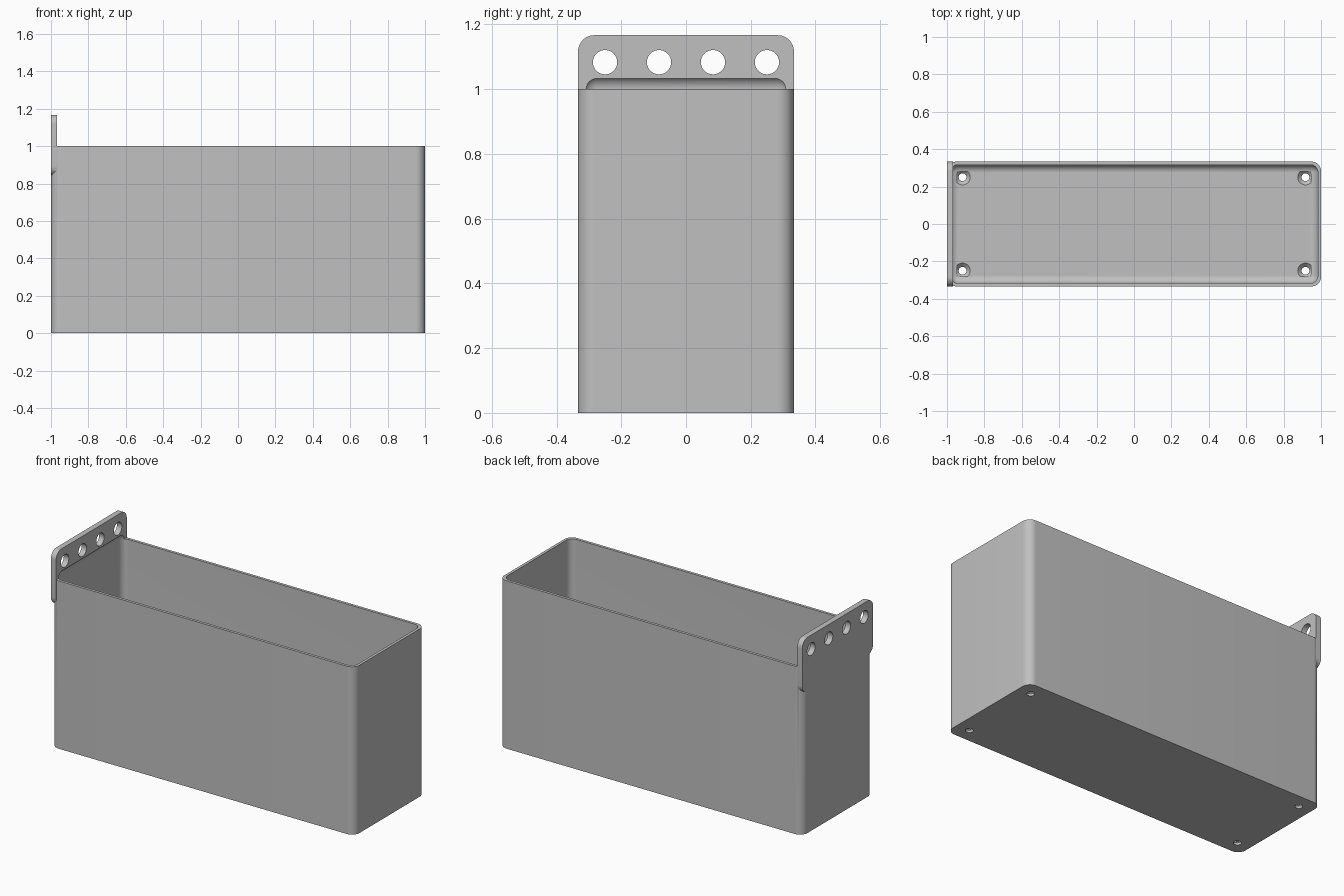
import bpy, bmesh, math
from mathutils import Matrix, Vector

U = 1 / 60  # design unit: the bin is 120 units long
SEGMENTS = 12

if "Cube" in bpy.data.objects:
    bpy.data.objects.remove(bpy.data.objects["Cube"], do_unlink=True)

grey = bpy.data.materials.new("plain grey")
grey.use_nodes = True
colour = (0.53, 0.53, 0.53, 1)
grey.diffuse_color = colour
grey.node_tree.nodes["Principled BSDF"].inputs["Base Color"].default_value = colour


def add_object(name, bm):
    bmesh.ops.recalc_face_normals(bm, faces=bm.faces)
    mesh = bpy.data.meshes.new(name)
    bm.to_mesh(mesh)
    bm.free()
    mesh.materials.append(grey)
    obj = bpy.data.objects.new(name, mesh)
    bpy.context.collection.objects.link(obj)
    return obj


def rounded_box(name, low, high, radius, axis=None):
    """Box with rounded edges: those along one axis, or all of them."""
    low, high = Vector(low) * U, Vector(high) * U
    bm = bmesh.new()
    bmesh.ops.create_cube(bm, size=1)
    for v in bm.verts:
        v.co = Vector([(h if c > 0 else l) for c, l, h in zip(v.co, low, high)])
    edges = [e for e in bm.edges if axis is None
             or abs((e.verts[0].co - e.verts[1].co)[axis]) > 1e-5]
    bmesh.ops.bevel(bm, geom=edges, offset=radius * U, offset_type='OFFSET',
                    segments=SEGMENTS, profile=0.5, affect='EDGES')
    return add_object(name, bm)


def cone(name, r1, r2, depth, centre, axis='Z'):
    bm = bmesh.new()
    turn = Matrix.Rotation(math.pi / 2, 4, 'Y') if axis == 'X' else Matrix()
    bmesh.ops.create_cone(bm, cap_ends=True, segments=40, radius1=r1 * U,
                          radius2=r2 * U, depth=depth * U,
                          matrix=Matrix.Translation(Vector(centre) * U) @ turn)
    return add_object(name, bm)


def combine(target, tool, operation):
    tool.hide_render = True
    mod = target.modifiers.new(operation.lower(), 'BOOLEAN')
    mod.operation, mod.object, mod.solver = operation, tool, 'EXACT'
    bpy.context.view_layer.objects.active = target
    bpy.ops.object.modifier_apply(modifier=mod.name)
    bpy.data.objects.remove(tool, do_unlink=True)


# Outer shell with rounded upright corners, and the hanging plate at one end
storage_bin = rounded_box("storage_bin", (-60, -20, 0), (60, 20, 60), 3, axis=2)
plate = rounded_box("hanging_plate", (-60, -20, 50.5), (-58, 20, 70), 3, axis=0)
combine(storage_bin, plate, 'UNION')

# Cavity, which also scoops a shallow recess into the plate above the rim
floor = 2
cavity = rounded_box("cavity_cutter", (-59, -19, floor), (59, 19, 62.5), 2.5)
combine(storage_bin, cavity, 'DIFFERENCE')

# Row of holes through the plate
for y in (-15, -5, 5, 15):
    combine(storage_bin, cone("plate_hole", 2.25, 2.25, 8, (-59, y, 65), 'X'), 'DIFFERENCE')

# Countersunk drain holes in the floor corners
for x in (-55, 55):
    for y in (-15, 15):
        combine(storage_bin, cone("floor_hole", 1.25, 1.25, 6, (x, y, 0)), 'DIFFERENCE')
        combine(storage_bin, cone("countersink", 1.25, 2.5, 1.25, (x, y, floor - 0.6)), 'DIFFERENCE')

# Smooth the rounded surfaces, keep the rims crisp
bpy.ops.object.select_all(action='DESELECT')
storage_bin.select_set(True)
bpy.context.view_layer.objects.active = storage_bin
bpy.ops.object.shade_smooth_by_angle(angle=math.radians(30))
